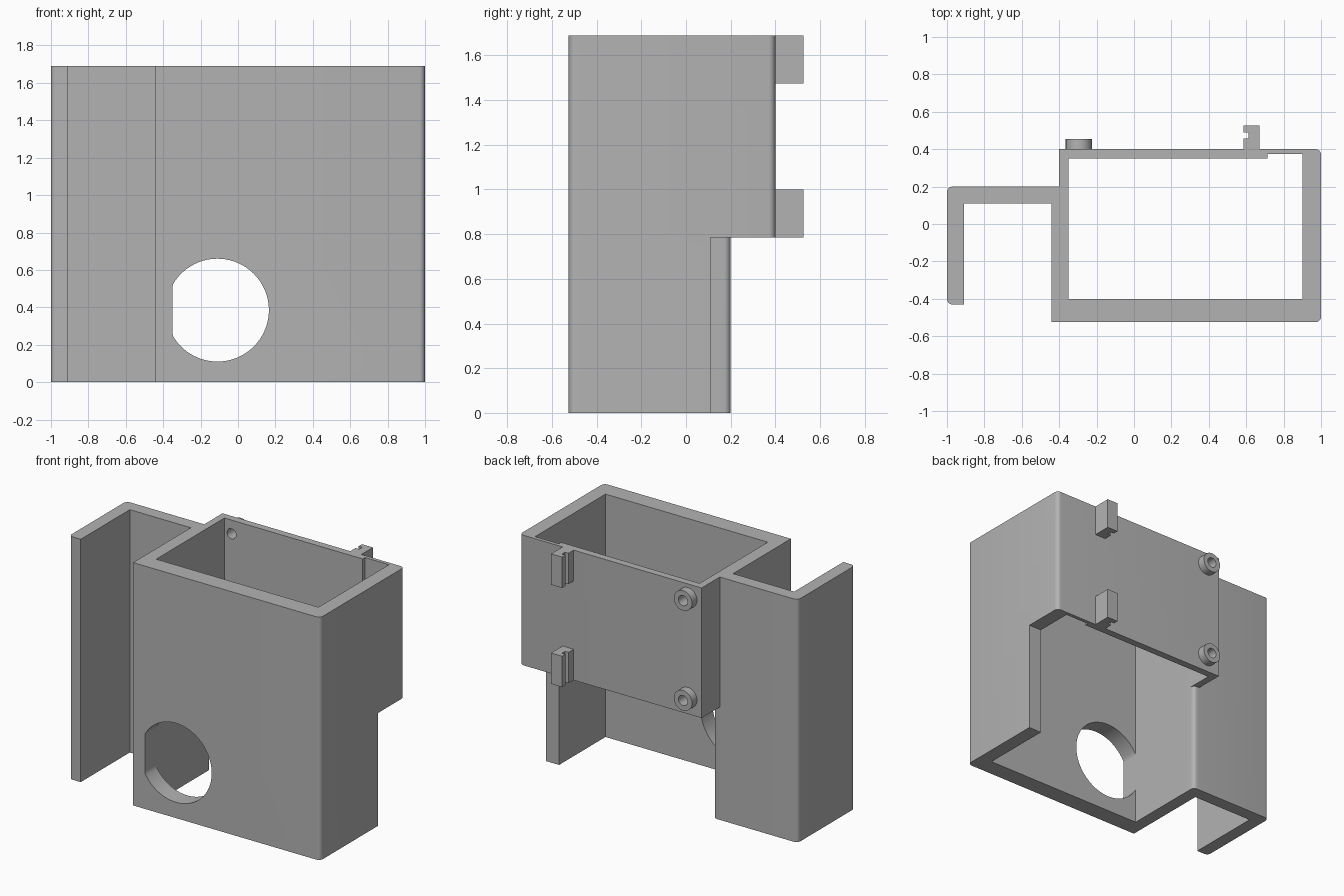
import bpy
import bmesh
from math import cos, sin, pi
from mathutils import Vector

if "Cube" in bpy.data.objects:
    bpy.data.objects.remove(bpy.data.objects["Cube"])

grey = bpy.data.materials.new("plain_grey")
grey.use_nodes = True
colour = (0.45, 0.45, 0.45, 1)
grey.diffuse_color = colour
grey.node_tree.nodes["Principled BSDF"].inputs["Base Color"].default_value = colour

HEIGHT = 1.69      # full height
STEP = 0.785       # underside of the rear overhang
BACK = 0.40        # rear face of the box


def outline(corners, steps=6):
    """Expand (x, y, radius) corners into a rounded right-angled outline."""
    pts = []
    for i, c in enumerate(corners):
        p = Vector(c[:2])
        r = c[2] if len(c) > 2 else 0
        if not r:
            pts.append(p)
            continue
        d1 = (Vector(corners[i - 1][:2]) - p).normalized()
        d2 = (Vector(corners[(i + 1) % len(corners)][:2]) - p).normalized()
        centre = p + r * (d1 + d2)
        for k in range(steps + 1):
            t = k / steps * pi / 2
            pts.append(centre - r * (d2 * cos(t) + d1 * sin(t)))
    return pts


def circle(x, y, r, n=48):
    return [Vector((x + r * cos(2 * pi * k / n), y + r * sin(2 * pi * k / n)))
            for k in range(n)]


def extrude(name, pts, lo, hi, axis="z"):
    """Extrude an outline along z, or an (x, z) outline along y."""
    bm = bmesh.new()
    place = (lambda p: (p.x, p.y, lo)) if axis == "z" else (lambda p: (p.x, lo, p.y))
    face = bm.faces.new([bm.verts.new(place(p)) for p in pts])
    moved = bmesh.ops.extrude_face_region(bm, geom=[face])["geom"]
    shift = (0, 0, hi - lo) if axis == "z" else (0, hi - lo, 0)
    bmesh.ops.translate(bm, vec=shift,
                        verts=[v for v in moved if isinstance(v, bmesh.types.BMVert)])
    bmesh.ops.recalc_face_normals(bm, faces=bm.faces)
    mesh = bpy.data.meshes.new(name)
    bm.to_mesh(mesh)
    bm.free()
    mesh.materials.append(grey)
    obj = bpy.data.objects.new(name, mesh)
    bpy.context.collection.objects.link(obj)
    return obj


def activate(obj):
    bpy.ops.object.select_all(action="DESELECT")
    obj.select_set(True)
    bpy.context.view_layer.objects.active = obj


def cut(obj, cutter):
    cutter.hide_render = True
    mod = obj.modifiers.new("cut", "BOOLEAN")
    mod.operation = "DIFFERENCE"
    mod.solver = "EXACT"
    mod.object = cutter
    activate(obj)
    bpy.ops.object.modifier_apply(modifier=mod.name)
    bpy.data.objects.remove(cutter)


def smooth(obj):
    activate(obj)
    bpy.ops.object.shade_smooth_by_angle(angle=pi / 6)


# Box and side hook wall as one outline
r = 0.03
housing = extrude("housing", outline([
    (-0.44, -0.525), (1, -0.525, r), (1, BACK, r), (-0.4, BACK), (-0.4, 0.2),
    (-1, 0.2, r), (-1, -0.43, r), (-0.91, -0.43), (-0.91, 0.11), (-0.44, 0.11)]),
    0, HEIGHT)

# Inner cavity with a shallow recess in the rear wall
cut(housing, extrude("cavity_cutter", outline([
    (-0.35, -0.4), (0.9, -0.4), (0.9, 0.375), (0.715, 0.375),
    (0.715, 0.35), (-0.35, 0.35)]), -0.1, HEIGHT + 0.1))

# Open lower rear
cut(housing, extrude("rear_cutter", outline([
    (1.2, 0.11), (1.2, 0.6), (-0.45, 0.6), (-0.45, 0.2),
    (-0.35, 0.2, r), (-0.35, 0.11)]), -0.1, STEP))

# Front hole with a flat side along the inner wall
hole = [Vector((max(p.x, -0.35), p.y)) for p in circle(-0.11, 0.385, 0.275, 96)]
flat = [p for p in hole if p.x == -0.35]
hole = [p for p in hole if p.x > -0.35 or p in (flat[0], flat[-1])]
cut(housing, extrude("hole_cutter", hole, -0.7, -0.2, "y"))

# Bored bosses on the rear face
boss_x = -0.295
for name, z in (("lower_boss", 0.9), ("upper_boss", 1.595)):
    boss = extrude(name, circle(boss_x, z, 0.07), BACK, 0.455, "y")
    for part in (housing, boss):
        cut(part, extrude("bore_cutter", circle(boss_x, z, 0.035), 0.2, 0.6, "y"))
    smooth(boss)
smooth(housing)

# Notched clips on the rear face
clip = outline([(0.585, BACK), (0.67, BACK), (0.67, 0.527), (0.585, 0.527),
                (0.585, 0.49), (0.612, 0.49), (0.612, 0.457), (0.585, 0.457)])
for name, z in (("lower_clip", STEP), ("upper_clip", HEIGHT - 0.215)):
    extrude(name, clip, z, z + 0.215)
